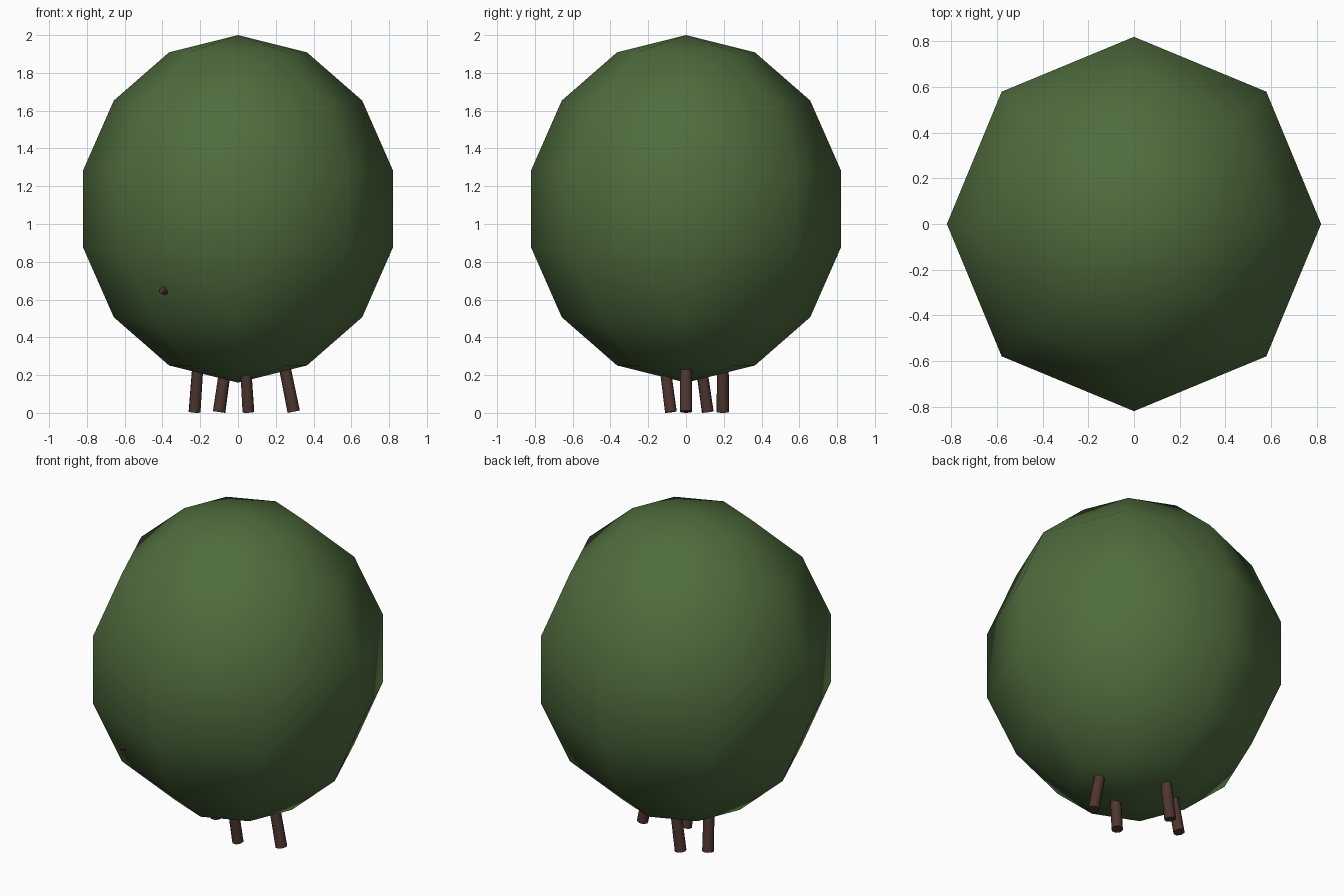
import bpy
from mathutils import Vector

cube = bpy.data.objects.get("Cube")
if cube:
    bpy.data.objects.remove(cube, do_unlink=True)


def make_material(name, rgb):
    mat = bpy.data.materials.new(name)
    mat.use_nodes = True
    mat.diffuse_color = (*rgb, 1)
    mat.node_tree.nodes["Principled BSDF"].inputs["Base Color"].default_value = (*rgb, 1)
    return mat


leaf_green = make_material("leaf green", (0.078, 0.15, 0.048))
bark_brown = make_material("bark brown", (0.076, 0.036, 0.028))


def limb(name, start, end, r_start, r_end):
    """Tapered eight-sided limb between two points."""
    a, b = Vector(start), Vector(end)
    axis = b - a
    bpy.ops.mesh.primitive_cone_add(vertices=8, radius1=r_start, radius2=r_end,
                                    depth=axis.length, location=(a + b) / 2)
    obj = bpy.context.object
    obj.name = name
    obj.rotation_euler = axis.to_track_quat("Z", "Y").to_euler()
    obj.data.materials.append(bark_brown)
    bpy.ops.object.shade_smooth_by_angle(angle=0.9)
    return obj


# Rounded crown: coarse sphere, stretched upward
bpy.ops.mesh.primitive_uv_sphere_add(segments=8, ring_count=7, radius=0.841,
                                     location=(0, 0, 1.08))
crown = bpy.context.object
crown.name = "crown"
crown.scale.z = 0.92 / 0.841
crown.data.materials.append(leaf_green)
bpy.ops.object.shade_smooth()

# Leaning stems: foot position and horizontal lean per unit of height
stems = {
    "left_stem": (0.295, 0.0, -0.2, 0.0),
    "front_stem": (0.055, -0.08, -0.06, -0.13),
    "right_stem": (-0.23, 0.115, 0.07, -0.14),
    "back_stem": (-0.10, 0.195, 0.14, 0.0),
}
height = 0.6
for name, (x, y, lean_x, lean_y) in stems.items():
    lift = 0.032 * Vector((lean_x, lean_y)).length
    top = (x + lean_x * height, y + lean_y * height, height)
    limb(name, (x, y, lift), top, 0.033, 0.028)

# Thin branch whose tip pokes through the crown
limb("branch", (0.02, -0.15, 0.5), (-0.402, -0.565, 0.652), 0.026, 0.02)
